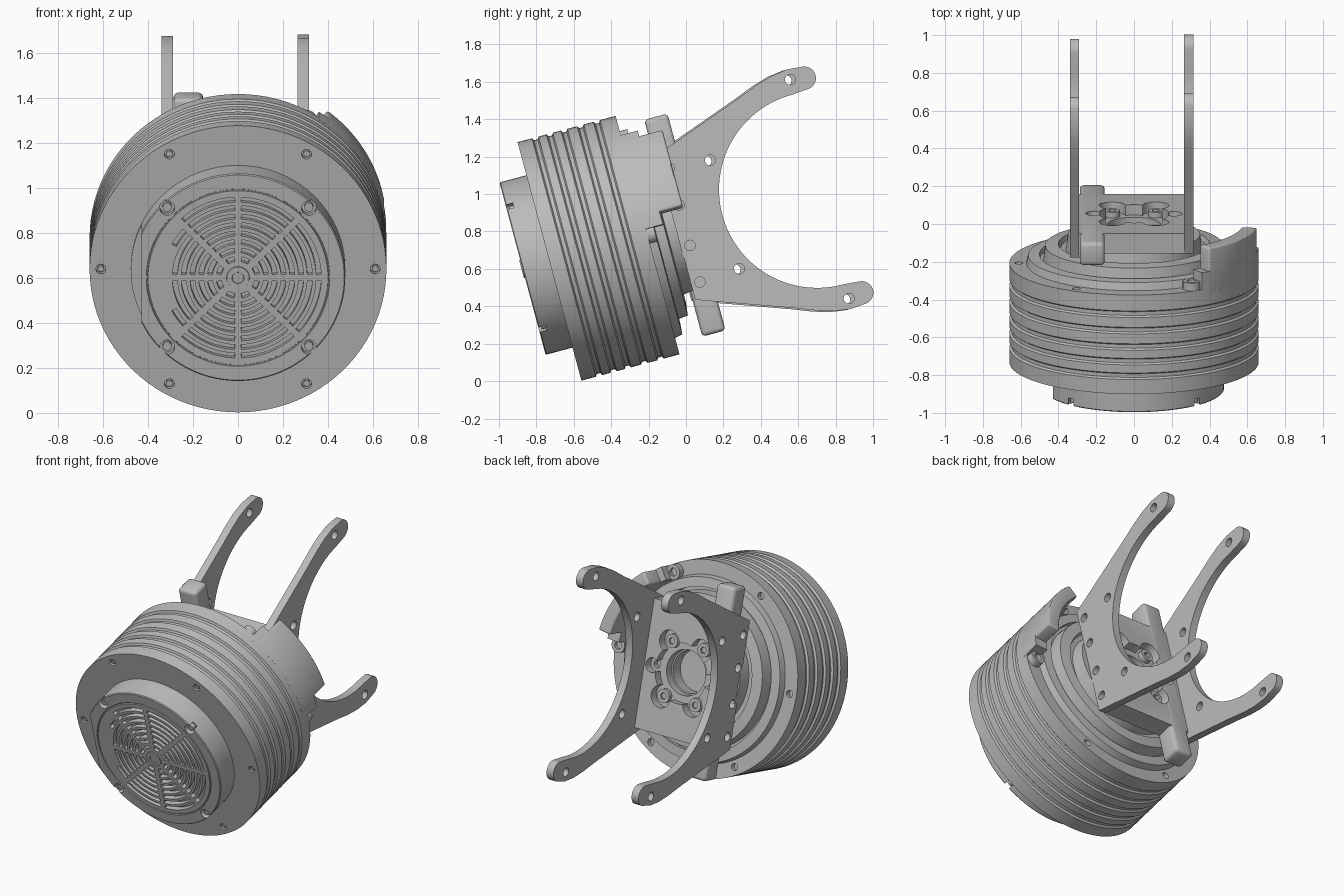
import bpy, bmesh
from math import sin, cos, pi, radians
from mathutils import Matrix

if "Cube" in bpy.data.objects:
    bpy.data.objects.remove(bpy.data.objects["Cube"])

# Everything is built around a y axis, then tilted back as one assembly
TILT = Matrix.Translation((0, -0.73, 0.64)) @ Matrix.Rotation(radians(15), 4, 'X')

grey = bpy.data.materials.new("machined_grey")
grey.use_nodes = True
grey.diffuse_color = (0.5, 0.5, 0.5, 1)
grey.node_tree.nodes["Principled BSDF"].inputs["Base Color"].default_value = (0.5, 0.5, 0.5, 1)


def make(name, bm):
    bmesh.ops.remove_doubles(bm, verts=bm.verts, dist=1e-5)
    bmesh.ops.recalc_face_normals(bm, faces=bm.faces)
    mesh = bpy.data.meshes.new(name)
    bm.to_mesh(mesh)
    bm.free()
    obj = bpy.data.objects.new(name, mesh)
    obj.matrix_world = TILT
    bpy.context.scene.collection.objects.link(obj)
    return obj


def lathe(name, profile, steps=96):
    """Turn a (radius, depth) profile about the y axis."""
    bm = bmesh.new()
    verts = [bm.verts.new((r, t, 0)) for r, t in profile]
    edges = [bm.edges.new(p) for p in zip(verts, verts[1:])]
    bmesh.ops.spin(bm, geom=verts + edges, cent=(0, 0, 0), axis=(0, 1, 0),
                   angle=2 * pi, steps=steps)
    return make(name, bm)


def prism(name, outlines, axis, lo, hi):
    """Extrude flat outlines: along x from (y, z) points, or along y from (x, z)."""
    bm = bmesh.new()
    for pts in outlines:
        place = (lambda p, d: (d, p[0], p[1])) if axis == 'X' else (lambda p, d: (p[0], d, p[1]))
        a = [bm.verts.new(place(p, lo)) for p in pts]
        b = [bm.verts.new(place(p, hi)) for p in pts]
        bm.faces.new(a)
        bm.faces.new(b)
        for i in range(len(pts)):
            j = (i + 1) % len(pts)
            bm.faces.new((a[i], a[j], b[j], b[i]))
    return make(name, bm)


def arc(cx, cy, r, a0, a1, n):
    return [(cx + r * cos(radians(a0 + (a1 - a0) * i / n)),
             cy + r * sin(radians(a0 + (a1 - a0) * i / n))) for i in range(n + 1)]


def circle(cx, cy, r, n=24):
    return arc(cx, cy, r, 0, 360, n)[:-1]


def rect(x0, x1, z0, z1):
    return [(x0, z0), (x1, z0), (x1, z1), (x0, z1)]


def bake(obj):
    bpy.context.view_layer.update()
    dg = bpy.context.evaluated_depsgraph_get()
    mesh = bpy.data.meshes.new_from_object(obj.evaluated_get(dg))
    obj.modifiers.clear()
    obj.data = mesh


def boolean(obj, tool, op='DIFFERENCE'):
    mod = obj.modifiers.new("cut", 'BOOLEAN')
    mod.operation, mod.object, mod.solver = op, tool, 'EXACT'
    mod.use_self = True
    bake(obj)
    bpy.data.objects.remove(tool)


def round_edges(obj, width):
    mod = obj.modifiers.new("round", 'BEVEL')
    mod.width, mod.segments = width, 3
    bake(obj)


def mirrored(pts):
    return [(sx * x, sz * z) for x, z in pts for sx in (1, -1) for sz in (1, -1)]


# Finned housing with stepped back
R = 0.66
profile = [(0, 0), (R, 0)]
for t in (0.10, 0.18, 0.26, 0.35, 0.44):
    profile += [(R, t - 0.02), (R - 0.013, t - 0.012), (R - 0.013, t + 0.008), (R, t + 0.016)]
profile += [(R, 0.543), (0.57, 0.543), (0.56, 0.585), (0.50, 0.59), (0.50, 0.56), (0.48, 0.56),
            (0.47, 0.64), (0.40, 0.648), (0.39, 0.62), (0.36, 0.62), (0.35, 0.70),
            (0.13, 0.70), (0.13, 0.62), (0, 0.62)]
housing = lathe("finned_housing", profile)
ring = [(0.61 * cos(k * pi / 3), 0.61 * sin(k * pi / 3)) for k in range(6)]
for lo, hi in ((-0.02, 0.03), (0.51, 0.56)):
    boolean(housing, prism("bolt_holes", [circle(x, z, 0.022) for x, z in ring], 'Y', lo, hi))
prism("flange_screws", [circle(x, z, 0.014, 12) for x, z in ring], 'Y', 0.005, 0.05)

# Front cap with a flattened side, screw pockets and a vent grille
FACE = -0.149
cap = lathe("front_cap", [(0, FACE), (0.40, FACE), (0.402, FACE + 0.006), (0.406, FACE + 0.006),
                          (0.408, FACE), (0.472, FACE), (0.477, FACE + 0.005), (0.477, 0.01), (0, 0.01)])
boolean(cap, prism("side_flat", [rect(-0.6, -0.43, -0.5, 0.5)], 'Y', -0.3, -0.015))
corners = mirrored([(0.315, 0.32)])
boolean(cap, prism("screw_pockets", [circle(x, z, 0.033) for x, z in corners], 'Y', -0.3, FACE + 0.04))
prism("cap_screws", [circle(x, z, 0.02, 16) for x, z in corners], 'Y', FACE + 0.015, FACE + 0.05)

slots = []
for i in range(8):
    r0 = 0.075 + i * 0.039
    r1 = r0 + 0.022
    gap = 0.014 / r0 * 180 / pi
    for k in range(8):
        a0, a1 = 45 * k + gap, 45 * (k + 1) - gap
        n = 8
        keep = [a0 + (a1 - a0) * j / n for j in range(n + 1)
                if r1 * cos(radians(a0 + (a1 - a0) * j / n)) > -0.30]
        if len(keep) > 2:
            slots.append(arc(0, 0, r1, keep[0], keep[-1], n) + arc(0, 0, r0, keep[-1], keep[0], n))
boolean(cap, prism("vent_slots", slots, 'Y', -0.3, FACE + 0.03))
lathe("grille_hub", [(0, FACE - 0.001), (0.025, FACE - 0.001), (0.027, FACE - 0.006),
                     (0.05, FACE - 0.006), (0.053, FACE + 0.01)], 32)

# Curved terminal cover on the housing rim, with two screw ears
cover = prism("rim_cover", [arc(0, 0, R, 9, 53, 24) + arc(0, 0, 0.575, 53, 9, 24)], 'Y', 0.50, 0.765)
round_edges(cover, 0.012)
prism("cover_skirt", [arc(0, 0, R, 3, 57, 24) + arc(0, 0, 0.575, 57, 3, 24)], 'Y', 0.50, 0.637)
ears = [ring[0], ring[1]]
ear = prism("cover_ears", [circle(x, z, 0.047) for x, z in ears], 'Y', 0.50, 0.585)
boolean(ear, prism("ear_holes", [circle(x, z, 0.025) for x, z in ears], 'Y', 0.56, 0.7))

# Mounting plate with its vertical tab bar
plate = prism("mounting_plate", [rect(-0.29, 0.265, -0.40, 0.40)], 'Y', 0.70, 0.812)
tab = prism("tab_bar", [rect(-0.287, -0.155, -0.60, 0.60)], 'Y', 0.685, 0.814)
round_edges(tab, 0.022)
boolean(plate, tab, 'UNION')
lobes = mirrored([(0.115, 0.17)])
sides = [(-0.21, 0), (0.21, 0)]
pocket = [circle(0, 0, 0.185, 48)] + [circle(x, z, 0.07) for x, z in lobes]
for outline in pocket + [circle(x, z, 0.045) for x, z in sides]:
    boolean(plate, prism("pocket", [outline], 'Y', 0.755, 0.9))
boolean(plate, prism("bore", [circle(0, 0, 0.14, 48)], 'Y', 0.6, 0.9))
boolean(plate, prism("plate_holes", [circle(x, z, 0.024) for x, z in sides], 'Y', 0.715, 0.9))
heads = prism("plate_screws", [circle(x, z, 0.042) for x, z in lobes], 'Y', 0.74, 0.785)
boolean(heads, prism("sockets", [circle(x, z, 0.022, 6) for x, z in lobes], 'Y', 0.768, 0.9))

# Two fork arms, symmetric above and below the axis
upper = [(0.70, 0.40), (1.20, 0.58), (1.31, 0.623), (1.40, 0.65), (1.49, 0.663)]
upper += arc(1.57, 0.594, 0.062, 80, -90, 12)
upper += arc(1.482, 0, 0.525, 90, 180, 28)
outline = upper + [(t, -v) for t, v in reversed(upper[:-1])]
holes = [(t, s * v) for t, v in ((1.495, 0.606), (0.97, 0.30), (0.748, 0.112), (0.748, 0.315))
         for s in (1, -1)]
for name, x, shift in (("left_fork_arm", 0.265, 0), ("right_fork_arm", -0.34, -0.022)):
    arm = prism(name, [[(t + shift, v) for t, v in outline]], 'X', x, x + 0.05)
    drill = [circle(t + shift, v, 0.028) for t, v in holes]
    boolean(arm, prism("drill", drill, 'X', x - 0.1, x + 0.15))

# Shared finish
for obj in bpy.context.scene.objects:
    if obj.type == 'MESH':
        obj.data.materials.clear()
        obj.data.materials.append(grey)
        for poly in obj.data.polygons:
            poly.material_index = 0
        obj.data.shade_smooth()
        obj.data.set_sharp_from_angle(angle=radians(30))
